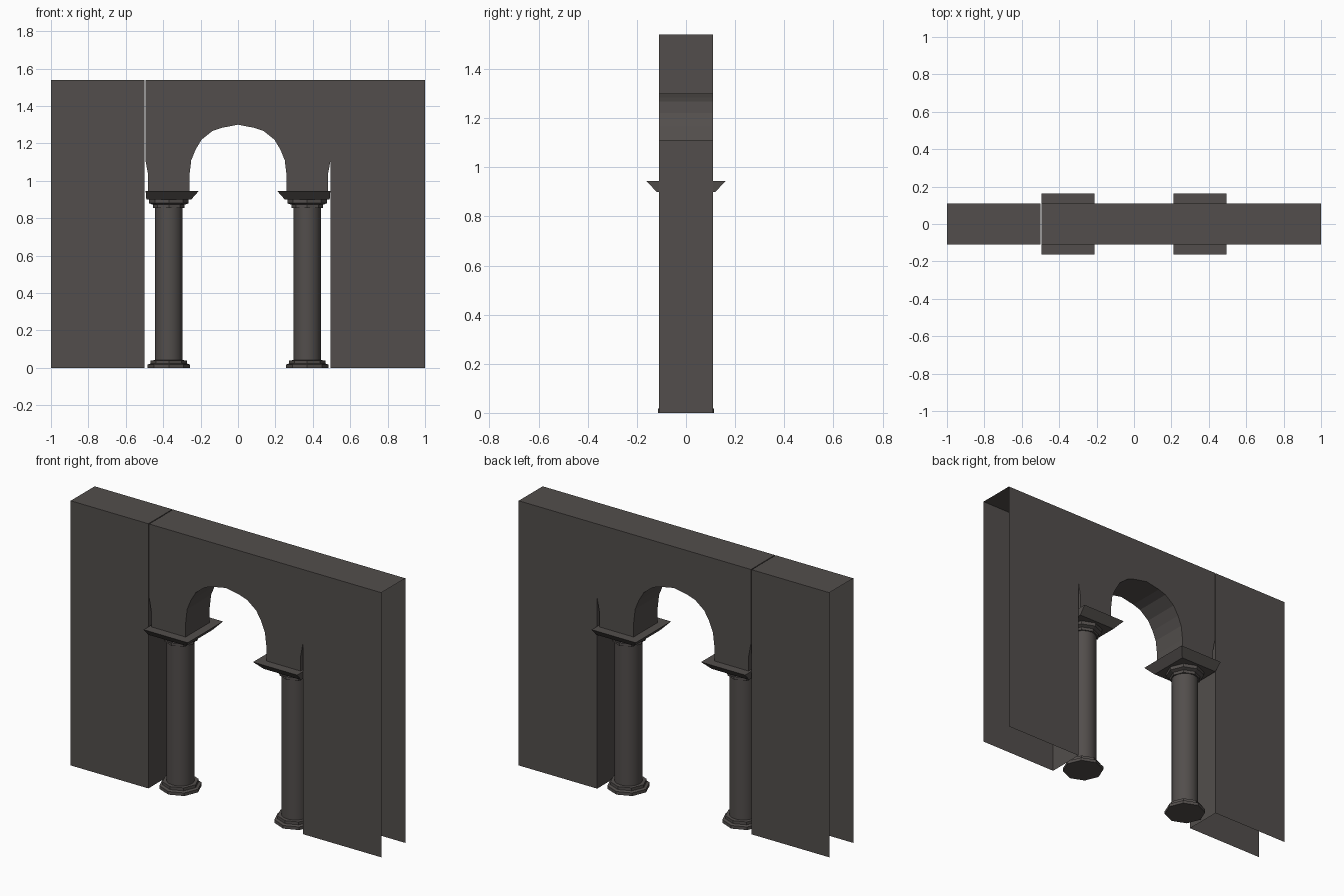
import bpy, bmesh, math

if "Cube" in bpy.data.objects:
    bpy.data.objects.remove(bpy.data.objects["Cube"])

stone = bpy.data.materials.new("dark stone")
stone.diffuse_color = (0.085, 0.076, 0.072, 1)
stone.use_nodes = True
stone.node_tree.nodes["Principled BSDF"].inputs["Base Color"].default_value = stone.diffuse_color

HALF = 0.11      # half wall thickness
TOP = 1.54       # wall height
COL_X = 0.37     # column centre


def finish(name, bm):
    me = bpy.data.meshes.new(name)
    bm.to_mesh(me)
    bm.free()
    me.materials.append(stone)
    ob = bpy.data.objects.new(name, me)
    bpy.context.collection.objects.link(ob)
    return ob


def wall(name, outline, open_edge):
    """Front and back panels from an x,z outline, joined except at open edges."""
    bm = bmesh.new()
    f = [bm.verts.new((x, -HALF, z)) for x, z in outline]
    b = [bm.verts.new((x, HALF, z)) for x, z in outline]
    bm.faces.new(f)
    bm.faces.new(b[::-1])
    n = len(outline)
    for i in range(n):
        j = (i + 1) % n
        if not open_edge(outline[i], outline[j]):
            bm.faces.new((f[i], b[i], b[j], f[j]))
    return finish(name, bm)


def lathe(name, cx, profile, sides, caps=(False, False), smooth=False):
    bm = bmesh.new()
    rings = []
    for r, z in profile:
        rings.append([bm.verts.new((cx + r * math.cos(2 * math.pi * k / sides),
                                    r * math.sin(2 * math.pi * k / sides), z))
                      for k in range(sides)])
    for lo, hi in zip(rings, rings[1:]):
        for k in range(sides):
            m = (k + 1) % sides
            bm.faces.new((lo[k], lo[m], hi[m], hi[k])).smooth = smooth
    if caps[0]:
        bm.faces.new(rings[0][::-1])
    if caps[1]:
        bm.faces.new(rings[-1])
    return finish(name, bm)


def open_rule(a, b):
    # undersides and outer ends stay open
    if a[1] == b[1]:
        return a[1] < TOP
    return a[0] == b[0] and abs(a[0]) == 1


# left wall block
wall("left_wall", [(-1, 0), (-0.5, 0), (-0.5, TOP), (-1, TOP)], open_rule)

# right wall with the arch and the springing of the narrow side arches
half_arch = [(0.26, 0.945), (0.26, 1.027), (0.25, 1.11), (0.227, 1.166),
             (0.195, 1.22), (0.136, 1.267), (0.088, 1.283)]
arch = [(-x, z) for x, z in half_arch] + [(0, 1.30)] + half_arch[::-1]
side = [(0.48, 0.945), (0.48, 1.03), (0.495, 1.11)]
outline = ([(0.495, 0), (1, 0), (1, TOP), (-0.495, TOP)]
           + [(-x, z) for x, z in side[::-1]] + arch + side)
wall("arch_wall", outline, open_rule)

for s, label in ((-1, "left"), (1, "right")):
    cx = s * COL_X
    # stepped octagonal base
    lathe(label + "_column_base", cx,
          [(0.113, 0), (0.113, 0.018), (0.097, 0.023), (0.097, 0.04), (0.07, 0.041)],
          8, (True, False))
    # round shaft
    lathe(label + "_column_shaft", cx, [(0.074, 0.04), (0.074, 0.86)], 16, smooth=True)
    # octagonal capital collar
    lathe(label + "_capital", cx,
          [(0.07, 0.855), (0.085, 0.855), (0.085, 0.872), (0.106, 0.88), (0.106, 0.9)], 8)
    # flared abacus slab, cut off against the wall side
    bm = bmesh.new()
    rings = []
    for inner, outer, hy, z in ((0.25, 0.49, 0.12, 0.9), (0.21, 0.494, 0.162, 0.945)):
        x0, x1 = sorted((s * inner, s * outer))
        rings.append([bm.verts.new((x, y, z)) for x, y in
                      ((x0, -hy), (x1, -hy), (x1, hy), (x0, hy))])
    lo, hi = rings
    for k in range(4):
        m = (k + 1) % 4
        bm.faces.new((lo[k], lo[m], hi[m], hi[k]))
    bm.faces.new(lo[::-1])
    bm.faces.new(hi)
    finish(label + "_abacus", bm)
